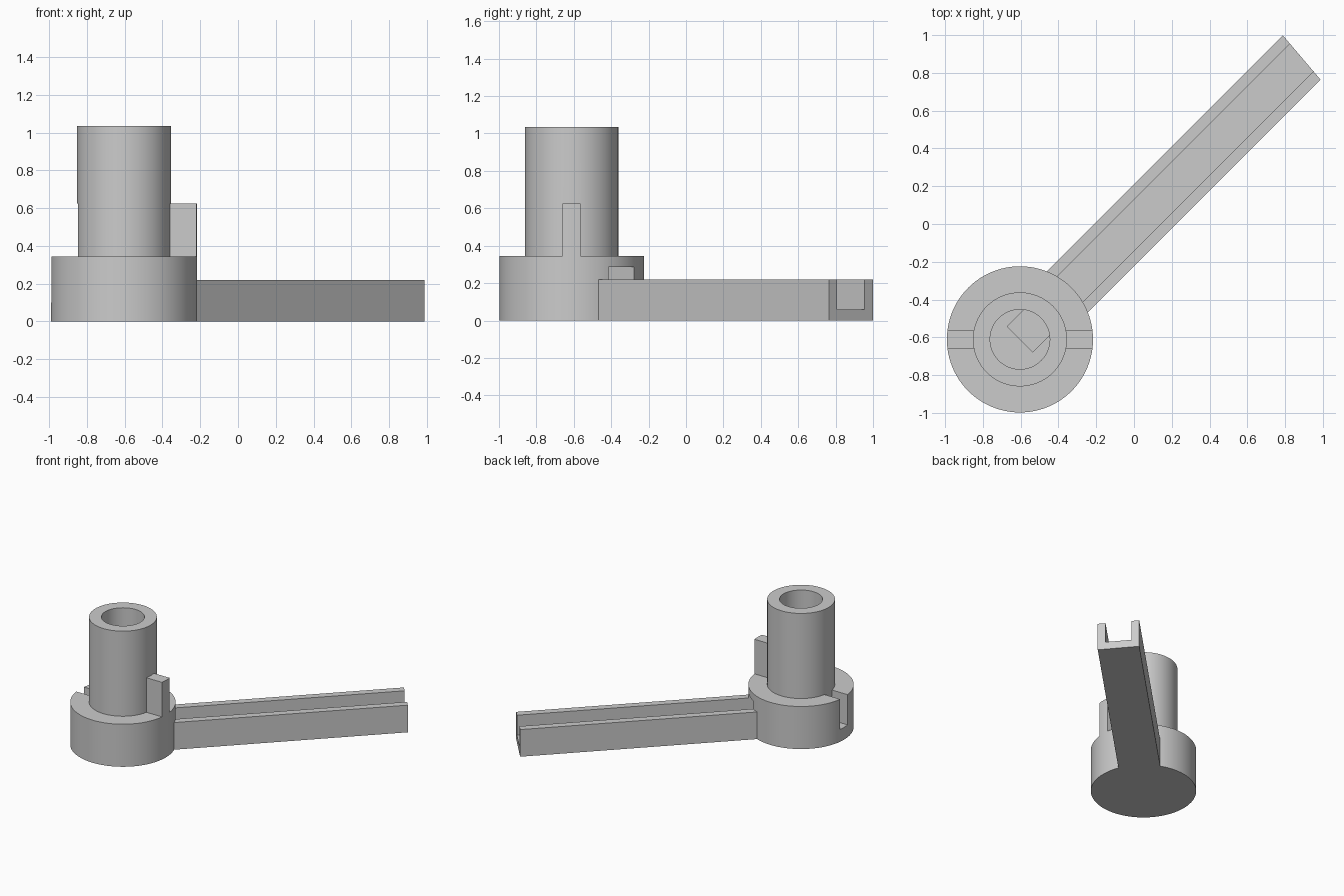
import bpy, math
from mathutils import Matrix, Vector

if "Cube" in bpy.data.objects:
    bpy.data.objects.remove(bpy.data.objects["Cube"])

CX, CY = -0.604, -0.611          # axis of the round base
R_BASE, R_TUBE, R_BORE = 0.387, 0.249, 0.158
SEG = 96

grey = bpy.data.materials.new("plain grey")
grey.diffuse_color = (0.6, 0.6, 0.6, 1)
grey.use_nodes = True
grey.node_tree.nodes["Principled BSDF"].inputs["Base Color"].default_value = grey.diffuse_color


def cylinder(name, r, z0, z1):
    bpy.ops.mesh.primitive_cylinder_add(vertices=SEG, radius=r, depth=z1 - z0,
                                        location=(CX, CY, (z0 + z1) / 2))
    ob = bpy.context.object
    ob.name = name
    ob.data.transform(ob.matrix_world)
    ob.matrix_world = Matrix()
    ob.data.materials.append(grey)
    return ob


def prism(name, outline, z0, z1, angle=0.0):
    """Extruded outline, given relative to the base axis and turned by angle."""
    n = len(outline)
    verts = [(x, y, z) for z in (z0, z1) for x, y in outline]
    faces = [tuple(reversed(range(n))), tuple(range(n, 2 * n))]
    faces += [(i, (i + 1) % n, n + (i + 1) % n, n + i) for i in range(n)]
    me = bpy.data.meshes.new(name)
    me.from_pydata(verts, [], faces)
    me.transform(Matrix.Translation((CX, CY, 0)) @ Matrix.Rotation(angle, 4, 'Z'))
    me.materials.append(grey)
    ob = bpy.data.objects.new(name, me)
    bpy.context.collection.objects.link(ob)
    return ob


def box(name, x0, x1, hw, z0, z1, angle=0.0):
    return prism(name, [(x0, -hw), (x1, -hw), (x1, hw), (x0, hw)], z0, z1, angle)


def combine(target, other, operation):
    mod = target.modifiers.new(operation, 'BOOLEAN')
    mod.operation, mod.object, mod.solver = operation, other, 'EXACT'
    bpy.context.view_layer.objects.active = target
    bpy.ops.object.modifier_apply(modifier=mod.name)
    bpy.data.objects.remove(other)


# Round base and upright tube
body = cylinder("tube_holder_with_arm", R_BASE, 0, 0.345)
combine(body, cylinder("tube", R_TUBE, 0.05, 1.035), 'UNION')

# Key fin on the right, following the rim of the base
fin = cylinder("key_fin", R_BASE, 0.01, 0.625)
combine(fin, box("fin_limits", 0.21, 0.5, 0.048, 0.2, 0.7), 'INTERSECT')
combine(body, fin, 'UNION')

# Diagonal arm with a slightly skewed end
diag = math.radians(45)
arm = prism("arm", [(0.1, -0.154), (2.098, -0.154), (2.123, 0.154), (0.1, 0.154)], 0, 0.22, diag)
combine(body, arm, 'UNION')

# Channel along the arm, running on as a tunnel to the middle of the base
combine(body, box("channel", 0.0, 2.3, 0.096, 0.06, 0.285, diag), 'DIFFERENCE')

# Bore of the tube
combine(body, cylinder("bore", R_BORE, 0.2, 1.2), 'DIFFERENCE')

# Key slot on the left
combine(body, box("key_slot", -0.5, -0.2445, 0.048, 0.1, 0.625), 'DIFFERENCE')

# Smooth round walls with sharp edges
bpy.ops.object.select_all(action='DESELECT')
body.select_set(True)
bpy.context.view_layer.objects.active = body
bpy.ops.object.shade_smooth_by_angle(angle=math.radians(25))
